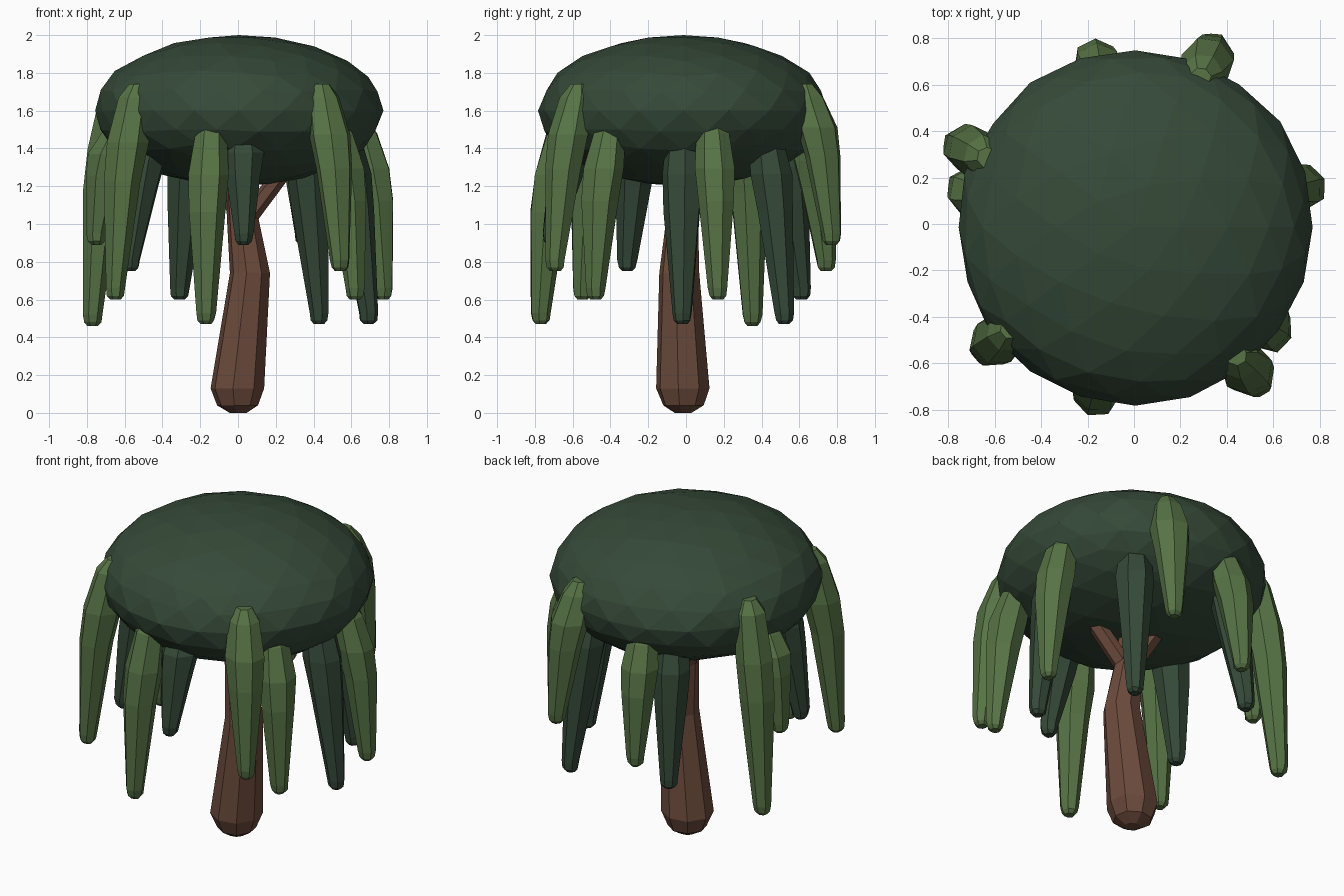
import bpy, bmesh, math, random
from mathutils import Vector

random.seed(4)
cube = bpy.data.objects.get("Cube")
if cube:
    bpy.data.objects.remove(cube, do_unlink=True)


def material(name, rgb):
    m = bpy.data.materials.new(name)
    m.use_nodes = True
    color = (*rgb, 1)
    m.diffuse_color = color
    bsdf = m.node_tree.nodes["Principled BSDF"]
    bsdf.inputs["Base Color"].default_value = color
    bsdf.inputs["Roughness"].default_value = 0.9
    return m


DARK = material("dark green", (0.036, 0.068, 0.04))
LIGHT = material("light green", (0.095, 0.172, 0.06))
BROWN = material("bark brown", (0.15, 0.07, 0.045))


def finish(name, bm, mat):
    bmesh.ops.recalc_face_normals(bm, faces=bm.faces)
    mesh = bpy.data.meshes.new(name)
    bm.to_mesh(mesh)
    bm.free()
    mesh.materials.append(mat)
    obj = bpy.data.objects.new(name, mesh)
    bpy.context.collection.objects.link(obj)
    return obj


def tube(name, rings, sides, mat, jitter=0.0):
    """Loft horizontal rings given as (centre, radius), capped at both ends."""
    bm = bmesh.new()
    turn = random.uniform(0, math.tau)
    loops = []
    for centre, radius in rings:
        loop = []
        for i in range(sides):
            a = turn + math.tau * i / sides
            r = radius * (1 + random.uniform(-jitter, jitter))
            loop.append(bm.verts.new(Vector(centre) + Vector((r * math.cos(a), r * math.sin(a), 0))))
        loops.append(loop)
    for lo, hi in zip(loops, loops[1:]):
        for i in range(sides):
            j = (i + 1) % sides
            bm.faces.new((lo[i], lo[j], hi[j], hi[i]))
    bm.faces.new(loops[0])
    bm.faces.new(loops[-1])
    return finish(name, bm, mat)


# Canopy: flattened, slightly uneven faceted dome
bm = bmesh.new()
bmesh.ops.create_icosphere(bm, subdivisions=3, radius=1)
for v in bm.verts:
    bump = 1 + random.uniform(-0.008, 0.014)
    v.co = Vector((0.005 + v.co.x * 0.763 * bump, -0.014 + v.co.y * 0.765 * bump, 1.6 + v.co.z * 0.4))
finish("canopy", bm, DARK)

# Trunk: rounded foot, slight bend
tube("trunk", [
    ((0, -0.015, 0), 0.045), ((0, -0.015, 0.04), 0.11), ((0, -0.015, 0.13), 0.145),
    ((0.065, -0.035, 0.74), 0.108), ((0.025, -0.02, 1.04), 0.085), ((0.0, -0.02, 1.3), 0.07),
], 8, BROWN, 0.03)

# Branches forking up into the canopy
for name, x, y in [("long_branch", 0.27, -0.08), ("short_branch", -0.13, 0.1)]:
    tube(name, [((0.03, -0.02, 1.0), 0.06), ((x, y, 1.32), 0.058)], 6, BROWN)


def vine(name, tip, top, lean, mat):
    """Hanging tapered strand that leans outward from the canopy to its tip."""
    x, y, z = tip
    length = top - z
    rings = []
    for height, spread, radius in [
        (top, lean, 0.045), (top - 0.07, lean + 0.02, 0.088),
        (top - 0.27 * length, lean + 0.08, 0.112),
        (top - 0.45 * length, lean + 0.12, 0.098),
        (z + 0.06, 1, 0.053), (z + 0.02, 1, 0.046), (z, 1, 0.028),
    ]:
        rings.append(((x * spread, y * spread, height), radius))
    tube(name, rings, 7, mat, 0.05)


# Outer vines, the tall ones starting high on the side of the canopy
TALL = [(0.54, -0.69, 0.75), (-0.65, -0.55, 0.6), (-0.77, 0.35, 0.46), (0.35, 0.77, 0.89)]
SHORT = [(-0.17, -0.77, 0.47), (0.62, -0.48, 0.6), (0.77, 0.17, 0.6),
         (-0.17, 0.74, 0.75), (-0.75, 0.15, 0.89)]
# Inner vines, hanging from beneath the rim
INNER = [(0.69, -0.02, 0.47), (0.43, 0.52, 0.47), (-0.31, 0.61, 0.6),
         (0.03, -0.71, 0.89), (-0.57, -0.31, 0.75)]
for label, tips, top, lean, mat in [
    ("tall_vine", TALL, 1.74, 0.82, LIGHT),
    ("short_vine", SHORT, 1.55, 0.83, LIGHT),
    ("inner_vine", INNER, 1.56, 0.78, DARK),
]:
    for i, tip in enumerate(tips):
        vine(f"{label}_{i + 1}", tip, top, lean, mat)
